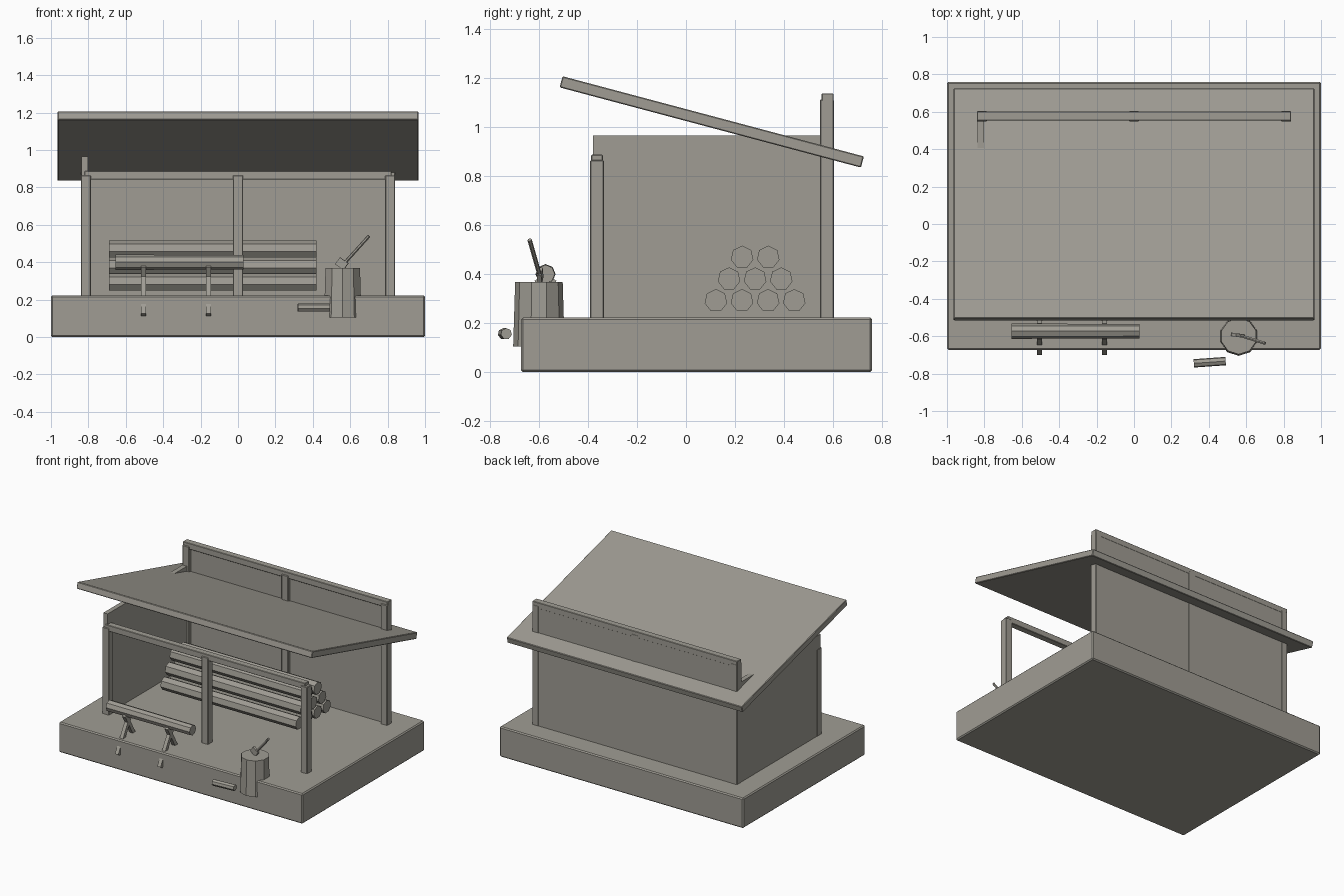
import bpy
import math
from mathutils import Vector

if "Cube" in bpy.data.objects:
    bpy.data.objects.remove(bpy.data.objects["Cube"])

# Single weathered grey for everything
GREY = (0.35, 0.335, 0.295, 1.0)
grey = bpy.data.materials.new("weathered_grey")
grey.use_nodes = True
grey.diffuse_color = GREY
for node in grey.node_tree.nodes:
    if node.type == "BSDF_PRINCIPLED":
        node.inputs["Base Color"].default_value = GREY
        node.inputs["Roughness"].default_value = 0.9


def finish(name, bevel=0.0):
    obj = bpy.context.object
    obj.name = name
    obj.data.materials.append(grey)
    if bevel:
        mod = obj.modifiers.new("bevel", "BEVEL")
        mod.width = bevel
        mod.segments = 1
    return obj


def block(name, center, size, rotation=(0, 0, 0), bevel=0.0):
    bpy.ops.mesh.primitive_cube_add(size=1, location=center, rotation=rotation)
    bpy.context.object.scale = size
    bpy.ops.object.transform_apply(location=False, rotation=False, scale=True)
    return finish(name, bevel)


def span(name, low, high, bevel=0.0):
    """Box given by its lowest and highest corners."""
    low, high = Vector(low), Vector(high)
    return block(name, (low + high) / 2, high - low, bevel=bevel)


def timber(name, start, end, sides, r1, r2=None):
    """Faceted round timber between two points."""
    start, end = Vector(start), Vector(end)
    axis = end - start
    bpy.ops.mesh.primitive_cone_add(
        vertices=sides, radius1=r1, radius2=r2 or r1, depth=axis.length,
        location=(start + end) / 2,
        rotation=axis.to_track_quat("Z", "Y").to_euler())
    return finish(name)


# Ground slab
FLOOR = 0.223
span("base_slab", (-1, -0.673, 0), (1, 0.759, FLOOR), bevel=0.008)

# Front and back posts
for side, x in (("right", -0.813), ("middle", 0), ("left", 0.813)):
    for row, y, top in (("front", -0.363, 0.865), ("back", 0.575, 1.113)):
        span(f"{row}_post_{side}", (x - 0.027, y - 0.028, FLOOR - 0.01),
             (x + 0.027, y + 0.028, top), bevel=0.004)

# Beams over the posts
span("front_beam", (-0.82, -0.387, 0.842), (0.82, -0.339, 0.887), bevel=0.003)
span("back_beam", (-0.84, 0.553, 1.092), (0.84, 0.602, 1.137), bevel=0.003)

# Walls
for side, x in (("right", -0.405), ("left", 0.405)):
    span(f"back_wall_{side}", (x - 0.403, 0.572, FLOOR - 0.005),
         (x + 0.403, 0.601, 1.1))
span("side_wall", (-0.838, -0.38, FLOOR - 0.005), (-0.803, 0.552, 0.965))

# Sloping roof
block("roof", (0, 0.105, 1.021), (1.93, 1.272, 0.047),
      (math.radians(-14.9), 0, 0), bevel=0.004)

# Stacked logs
for row, count in enumerate((4, 3, 2)):
    for i in range(count):
        y = 0.122 + 0.0535 * row + 0.1065 * i
        z = 0.292 + 0.0885 * row
        timber(f"stacked_log_{row}_{i}", (-0.69, y, z), (0.42, y, z), 7, 0.047)

# Sawhorse: a log resting on two pairs of crossed legs
HORSE_Y = -0.573
timber("sawhorse_log", (-0.655, HORSE_Y, 0.4), (0.03, HORSE_Y, 0.4), 8, 0.041, 0.038)
for x in (-0.505, -0.158):
    for way in (-1, 1):
        block(f"sawhorse_leg_{x}_{way}", (x, HORSE_Y + way * 0.042, 0.25),
              (0.027, 0.027, 0.3), (way * math.radians(30), 0, 0))

# Chopping block with an axe in it
timber("chopping_block", (0.56, -0.6, 0.105), (0.56, -0.6, 0.368), 10, 0.105, 0.097)
timber("axe_handle", (0.56, -0.594, 0.385), (0.7, -0.638, 0.54), 6, 0.009)
block("axe_head", (0.555, -0.595, 0.392), (0.055, 0.018, 0.045),
      (0, math.radians(35), math.radians(-8)))

# Loose split log on the ground in front
timber("loose_log", (0.32, -0.745, 0.157), (0.49, -0.733, 0.157), 7, 0.023)
